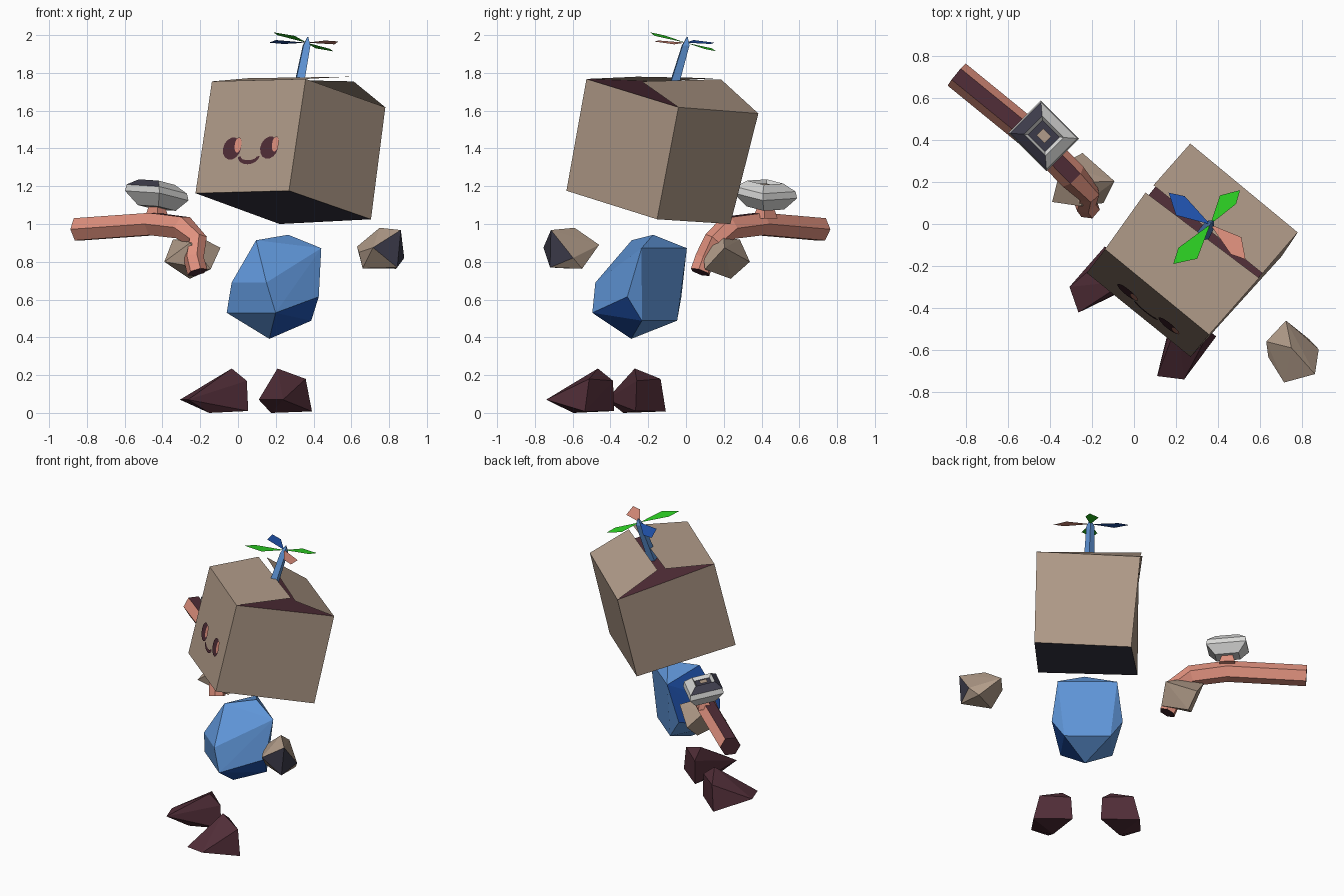
import bpy, bmesh, math
from mathutils import Vector

cube = bpy.data.objects.get("Cube")
if cube:
    bpy.data.objects.remove(cube, do_unlink=True)


def material(name, rgb):
    m = bpy.data.materials.new(name)
    m.use_nodes = True
    m.diffuse_color = (*rgb, 1)
    m.node_tree.nodes["Principled BSDF"].inputs["Base Color"].default_value = (*rgb, 1)
    return m


TAN = material("cardboard tan", (.44, .33, .25))
MAROON = material("dark maroon", (.08, .026, .038))
SKY = material("light blue", (.114, .3, .68))
DEEP = material("deep blue", (.015, .09, .44))
GREEN = material("bright green", (.026, .64, .017))
SALMON = material("salmon", (.75, .285, .21))
GREY = material("light grey", (.69, .69, .68))
SLATE = material("dark slate", (.045, .043, .068))


def finish(name, bm, mats, rule=None, recalc=True):
    if recalc:
        bmesh.ops.recalc_face_normals(bm, faces=bm.faces)
    bm.normal_update()
    if rule:
        for f in bm.faces:
            f.material_index = rule(f)
    mesh = bpy.data.meshes.new(name)
    bm.to_mesh(mesh)
    bm.free()
    for m in mats:
        mesh.materials.append(m)
    ob = bpy.data.objects.new(name, mesh)
    bpy.context.collection.objects.link(ob)
    return ob


def hull(name, pts, mats, rule=None):
    bm = bmesh.new()
    res = bmesh.ops.convex_hull(bm, input=[bm.verts.new(p) for p in pts])
    loose = {g for k in ("geom_interior", "geom_unused") for g in res[k]
             if isinstance(g, bmesh.types.BMVert)}
    bmesh.ops.delete(bm, geom=list(loose), context='VERTS')
    return finish(name, bm, mats, rule)


def plate(name, pts, mat):
    bm = bmesh.new()
    bm.faces.new([bm.verts.new(p) for p in pts])
    return finish(name, bm, [mat], recalc=False)


def loft(name, rings, mats, rule=None):
    bm = bmesh.new()
    rows = [[bm.verts.new(p) for p in ring] for ring in rings]
    n = len(rows[0])
    for a, b in zip(rows, rows[1:]):
        for i in range(n):
            j = (i + 1) % n
            bm.faces.new((a[i], a[j], b[j], b[i]))
    bm.faces.new(rows[0])
    bm.faces.new(rows[-1])
    return finish(name, bm, mats, rule)


# The figure is turned: local sideways, forward and height to world space
SIDE, FWD = Vector((.78, -.63, 0)), Vector((-.63, -.78, 0))


def local(r, f, z):
    return Vector((.2, -.23, z)) + SIDE * r + FWD * f


# Cardboard box head
FBL, FBR = Vector((-.225, -.233, 1.163)), Vector((.27, -.633, 1.176))
FTL, FTR = Vector((-.138, -.12, 1.755)), Vector((.358, -.527, 1.768))
BBL, BBR = Vector((.22, .235, 1.0)), Vector((.704, -.153, 1.025))
BTL, BTR = Vector((.268, .383, 1.585)), Vector((.78, -.04, 1.618))
UP = (FTL - FBL).normalized()
loft("box_head", [[FBL, FBR, BBR, BBL], [FTL, FTR, BTR, BTL]], [TAN, MAROON, SLATE],
     lambda f: 1 if f.normal.z > .7 else 2 if f.normal.z < -.7 else 0)
plate("front_flap", [FTL, FTR, (.596, -.257, 1.78), (.055, .15, 1.772)], TAN)
plate("back_flap", [BTR, BTL, (.093, .185, 1.766), (.612, -.235, 1.755)], TAN)

# Painted face on the front of the box
OUT = (FTR - FTL).cross(UP).normalized()


def on_face(u, v, lift):
    return FBL.lerp(FBR, u).lerp(FTL.lerp(FTR, u), v) + OUT * lift


def oval(name, u, v, ru, rv, mat, lift):
    ring = [math.tau * i / 14 for i in range(14)]
    plate(name, [on_face(u + ru * math.cos(a), v + rv * math.sin(a), lift) for a in ring], mat)


for tag, u in (("right", .327), ("left", .725)):
    oval(tag + "_eye", u, .39, .096, .1, MAROON, .005)
    oval(tag + "_eye_shine", u + .064, .42, .036, .068, SALMON, .008)
arc = [math.pi * (1 + i / 8) for i in range(9)]
smile = [on_face(.52 + .115 * math.cos(a), .315 + .07 * math.sin(a), .005) for a in arc]
smile += [on_face(.52 + .085 * math.cos(a), .315 + .033 * math.sin(a), .005) for a in reversed(arc)]
plate("smile", smile, MAROON)

# Propeller stem and blades
foot, hub = Vector((.312, -.08, 1.68)), Vector((.363, -.002, 1.945))


def square(c, r):
    return [c + SIDE * r, c + FWD * r, c - SIDE * r, c - FWD * r]


loft("propeller_stem", [square(foot, .035), square(hub, .026),
                        square(hub + UP * .045, .004)], [SKY])
for name, x, y, mat in (("blade_a", .145, .16, GREEN), ("blade_b", -.18, -.185, GREEN),
                        ("blade_c", -.195, .155, DEEP), ("blade_d", .165, -.17, SALMON)):
    pts = []
    for a, b in ((0, 0), (.62, .27), (1, .02), (.72, -.12)):
        px, py = a * x - b * y, a * y + b * x
        pts.append(hub + Vector((px, py, .015 - .13 * px - .17 * py)))
    plate(name, pts, mat)

# Torso
half = [(.19, -.147, .872), (.118, .225, .69), (.166, .207, .53),
        (.227, -.08, .615), (.148, -.115, .488)]
torso = [local(s * r, f, z) for r, f, z in half for s in (1, -1)]
torso += [local(.016, -.085, .943), local(-.045, .11, .914), local(.011, .068, .392)]


def torso_colour(f):
    r, n = f.normal.dot(SIDE), f.normal
    return int((r > .05 and n.z < -.3) or (r < -.6 and n.z > 0 and n.dot(FWD) > .1))


hull("torso", torso, [SKY, DEEP], torso_colour)

# Splayed shoes
shoe = [(.155, .178, .235), (.3, .12, .18), (.1, .12, .17), (.09, .12, .01),
        (.34, .117, .008), (.24, .44, .07), (.35, .372, .07), (.21, .3, 0)]
for tag, s in (("left", 1), ("right", -1)):
    hull(tag + "_shoe", [local(s * r, f, z) for r, f, z in shoe], [MAROON])

# Floating hands
hull("left_hand", [(.75, -.59, .98), (.862, -.715, .968), (.88, -.597, .82),
                   (.843, -.72, .77), (.715, -.755, .875), (.724, -.46, .89),
                   (.63, -.56, .88), (.64, -.635, .85), (.66, -.635, .765),
                   (.836, -.55, .763)],
     [TAN, SLATE], lambda f: int(f.normal.dot(SIDE) > .72))
hull("right_hand", [(-.39, .105, .8), (-.345, .285, .917), (-.245, .338, .8),
                    (-.093, .204, .874), (-.145, .1, .76), (-.254, .085, .9),
                    (-.256, .237, .71), (-.2, .2, .93)], [TAN])

# Bent handheld tool: a six-sided barrel curving down into a grip
ACROSS = Vector((.63, .78, 0))
path = [Vector(p) for p in ((-.845, .712, .972), (-.45, .39, 1.0), (-.29, .225, .98),
                            (-.215, .145, .91), (-.235, .1, .82), (-.215, .075, .745))]
rings = []
for i, p in enumerate(path):
    along = (path[min(i + 1, 5)] - path[max(i - 1, 0)]).normalized()
    across = (ACROSS - along * ACROSS.dot(along)).normalized()
    over = across.cross(along).normalized()
    size = .068 if i < 3 else .055
    rings.append([p + size * (across * math.cos(math.tau * k / 6)
                              + over * math.sin(math.tau * k / 6)) for k in range(6)])
loft("tool_barrel", rings, [SALMON, MAROON],
     lambda f: int(f.normal.z > .85 or len(f.verts) == 6))

# Tool neck and the tilted grey pan on top of it
pan = Vector((-.43, .42, 0))


def diamond(r, z, tilt=.16):
    corners = ((-1, .08), (.08, -1), (1, -.08), (-.08, 1))
    return [pan + Vector((x * r, y * r, z + tilt * r * (y * -.6 - x))) for x, y in corners]


loft("tool_neck", [diamond(.065, 1.03, 0), diamond(.04, 1.1, 0)], [SALMON])
loft("tool_pan", [diamond(.1, 1.085), diamond(.168, 1.15), diamond(.16, 1.185),
                  diamond(.095, 1.222), diamond(.075, 1.2)], [GREY, SLATE],
     lambda f: int(f.normal.z > .8 and f.calc_center_median().z > 1.195
                   and f.calc_area() < .0125))
plate("pan_fill", diamond(.035, 1.21), TAN)
